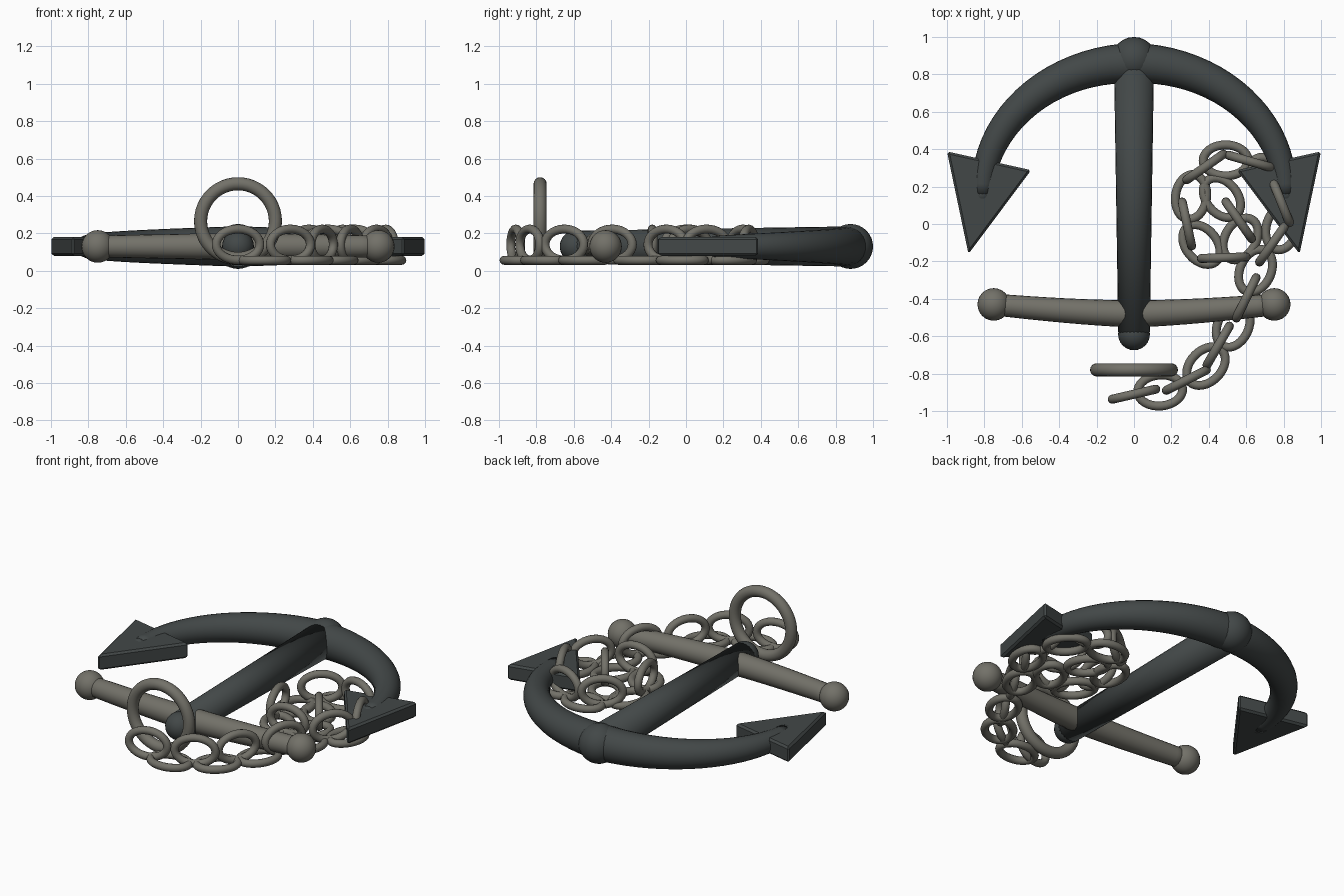
import bpy, bmesh
from math import sin, cos, pi, radians
from mathutils import Vector, Matrix

if "Cube" in bpy.data.objects:
    bpy.data.objects.remove(bpy.data.objects["Cube"])

Z = 0.13  # centre height of the anchor


def material(name, rgb):
    m = bpy.data.materials.new(name)
    m.diffuse_color = (*rgb, 1)
    m.use_nodes = True
    m.node_tree.nodes["Principled BSDF"].inputs["Base Color"].default_value = m.diffuse_color
    return m


IRON = material("dark_iron", (0.055, 0.064, 0.064))
STEEL = material("worn_steel", (0.17, 0.165, 0.14))


def finish(name, bm, mat, smooth=True):
    bmesh.ops.recalc_face_normals(bm, faces=bm.faces)
    me = bpy.data.meshes.new(name)
    bm.to_mesh(me)
    bm.free()
    for p in me.polygons:
        p.use_smooth = smooth
    me.materials.append(mat)
    ob = bpy.data.objects.new(name, me)
    bpy.context.collection.objects.link(ob)
    return ob


def ball(bm, x, y, r):
    bmesh.ops.create_uvsphere(bm, u_segments=24, v_segments=16, radius=r,
                              matrix=Matrix.Translation((x, y, Z)))


def sweep(bm, pts, radii, sides=20):
    """Tapered round tube along a flat path, capped at both ends."""
    rings = []
    for i, p in enumerate(pts):
        t = (pts[min(i + 1, len(pts) - 1)] - pts[max(i - 1, 0)]).normalized()
        n = Vector((-t.y, t.x, 0))
        rings.append([bm.verts.new(p + radii[i] * (n * cos(a) + Vector((0, 0, sin(a)))))
                      for a in (2 * pi * k / sides for k in range(sides))])
    for a, b in zip(rings, rings[1:]):
        for k in range(sides):
            j = (k + 1) % sides
            bm.faces.new((a[k], a[j], b[j], b[k]))
    bm.faces.new(rings[0])
    bm.faces.new(rings[-1])


def oval_ring(name, loc, rx, ry, tube, turn, upright, nu=32, nv=12):
    """Oval torus; upright rings stand on edge."""
    bm = bmesh.new()
    g = [[bm.verts.new(((rx + tube * cos(v)) * cos(u), (ry + tube * cos(v)) * sin(u), tube * sin(v)))
          for v in (2 * pi * j / nv for j in range(nv))]
         for u in (2 * pi * i / nu for i in range(nu))]
    for i in range(nu):
        for j in range(nv):
            a, b = g[i], g[(i + 1) % nu]
            k = (j + 1) % nv
            bm.faces.new((a[j], b[j], b[k], a[k]))
    m = Matrix.Translation(loc) @ Matrix.Rotation(radians(turn), 4, 'Z')
    if upright:
        m = m @ Matrix.Rotation(pi / 2, 4, 'X')
    bm.transform(m)
    return finish(name, bm, STEEL)


# shank with rounded lower end
bm = bmesh.new()
sweep(bm, [Vector((0, -0.59, Z)), Vector((0, 0.86, Z))], [0.084, 0.107], 24)
ball(bm, 0, -0.59, 0.085)
finish("shank", bm, IRON)

# curved arms, thick at the crown and thin at the tips
bm = bmesh.new()
N = 40
angles = [pi * i / N for i in range(N + 1)]
sweep(bm, [Vector((0.81 * cos(a), 0.16 + 0.70 * sin(a), Z)) for a in angles],
      [0.056 + 0.052 * (1 - abs(a - pi / 2) / (pi / 2)) ** 0.85 for a in angles], 24)
for s in (-1, 1):
    ball(bm, s * 0.81, 0.16, 0.056)
finish("arms", bm, IRON)
bm = bmesh.new()
ball(bm, 0, 0.88, 0.12)
finish("crown", bm, IRON)

# triangular flukes
for side, s in (("left", -1), ("right", 1)):
    bm = bmesh.new()
    f = bm.faces.new([bm.verts.new((s * x, y, Z - 0.05))
                      for x, y in ((1.0, 0.388), (0.55, 0.288), (0.885, -0.16))])
    ex = bmesh.ops.extrude_face_region(bm, geom=[f])
    bmesh.ops.translate(bm, vec=(0, 0, 0.1),
                        verts=[e for e in ex["geom"] if isinstance(e, bmesh.types.BMVert)])
    ob = finish("fluke_" + side, bm, IRON, False)
    b = ob.modifiers.new("bevel", 'BEVEL')
    b.width = 0.012
    b.segments = 1

# bowed stock with ball ends
bm = bmesh.new()
xs = [-0.75 + 1.5 * i / 16 for i in range(17)]
sweep(bm, [Vector((x, -0.48 + 0.05 * (abs(x) / 0.75) ** 1.5, Z)) for x in xs],
      [0.073 - 0.015 * abs(x) / 0.75 for x in xs])
finish("stock", bm, STEEL)
for side, s in (("left", -1), ("right", 1)):
    bm = bmesh.new()
    ball(bm, s * 0.75, -0.43, 0.087)
    finish("stock_ball_" + side, bm, STEEL)

# shackle ring
oval_ring("shackle_ring", (0, -0.78, 0.265), 0.2, 0.2, 0.035, 0, True, 48, 16)

# chain: x, y, heading; links alternate upright and flat
links = [(0, -.91, 13), (.14, -.89, 5), (.28, -.835, 27), (.385, -.76, 45),
         (.45, -.65, 60), (.53, -.545, 65), (.60, -.395, 64), (.65, -.25, 65),
         (.74, -.105, 55), (.79, -.02, 75), (.79, .11, 112), (.72, .25, 130),
         (.62, .335, 164), (.49, .34, 0), (.38, .305, 35), (.305, .145, 82),
         (.283, 0, 102), (.36, -.11, 130), (.48, -.18, 2), (.57, -.08, 60),
         (.56, .02, 125), (.47, .14, 130)]
for i, (x, y, a) in enumerate(links):
    up = i % 2 == 0
    oval_ring(f"chain_link_{i + 1}", (x, y, 0.14 if up else 0.056), 0.12, 0.083, 0.024, a, up)
